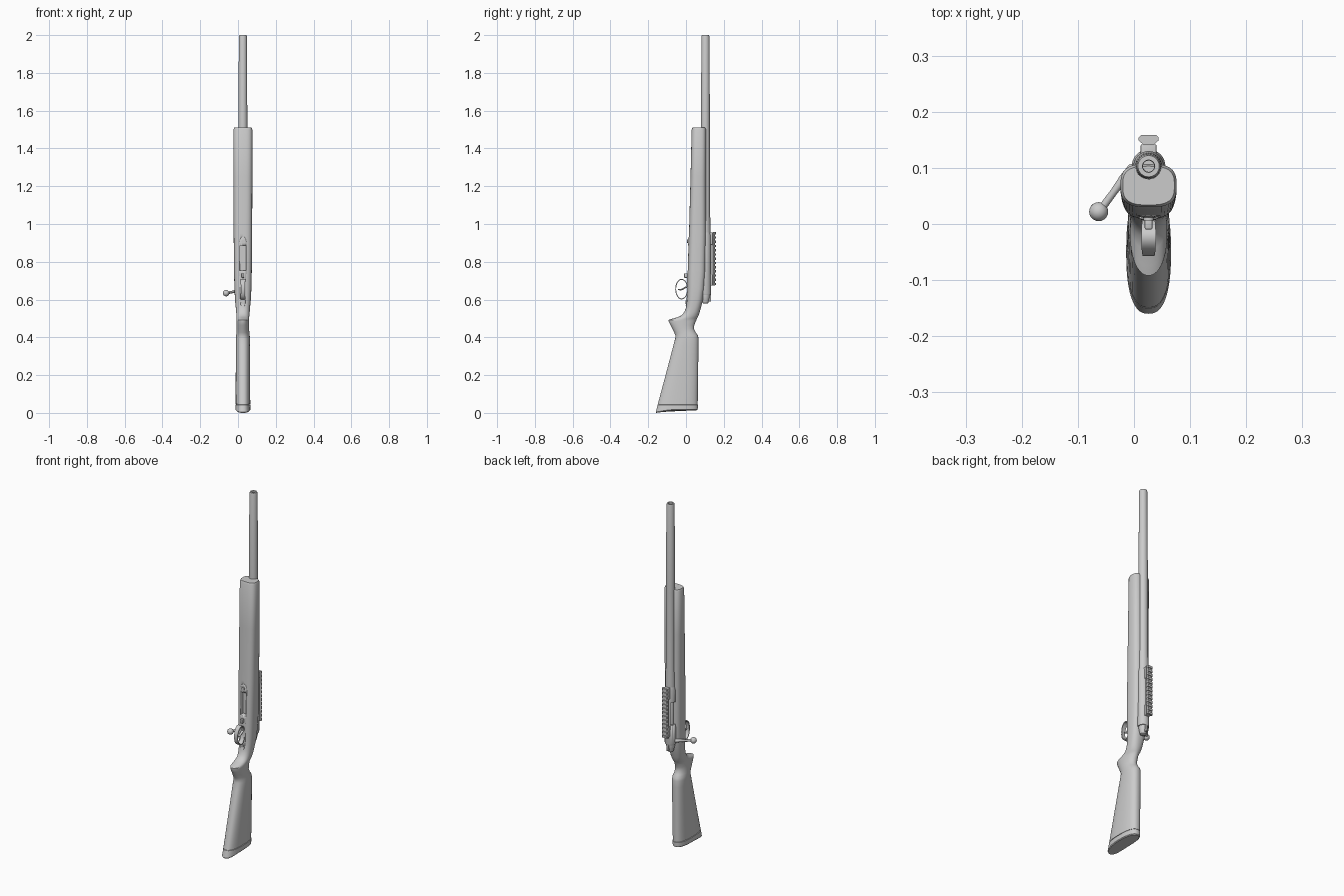
import bpy, bmesh, math
from mathutils import Vector

if "Cube" in bpy.data.objects:
    bpy.data.objects.remove(bpy.data.objects["Cube"])

CX, BY = 0.026, 0.103   # centre plane of the model, barrel axis in y


def finish(name, bm, angle=35, smooth=True):
    bmesh.ops.recalc_face_normals(bm, faces=bm.faces[:])
    me = bpy.data.meshes.new(name)
    bm.to_mesh(me)
    bm.free()
    ob = bpy.data.objects.new(name, me)
    bpy.context.collection.objects.link(ob)
    if smooth:
        bpy.ops.object.select_all(action='DESELECT')
        bpy.context.view_layer.objects.active = ob
        ob.select_set(True)
        bpy.ops.object.shade_smooth_by_angle(angle=math.radians(angle))
    return ob


def skin(bm, rings, cap=True, closed=False):
    vs = [[bm.verts.new(p) for p in r] for r in rings]
    n = len(vs[0])
    pairs = list(zip(vs, vs[1:])) + ([(vs[-1], vs[0])] if closed else [])
    for a, b in pairs:
        for i in range(n):
            j = (i + 1) % n
            bm.faces.new((a[i], a[j], b[j], b[i]))
    if cap and not closed:
        bm.faces.new(vs[0])
        bm.faces.new(vs[-1])


def section(z, y0, y1, hw, n, count=40, dish=0.0):
    pts = []
    for i in range(count):
        a = 2 * math.pi * i / count
        c, s = math.cos(a), math.sin(a)
        x = CX + hw * math.copysign(abs(c) ** (2 / n), c)
        y = (y0 + y1) / 2 + (y1 - y0) / 2 * math.copysign(abs(s) ** (2 / n), s)
        t = (y - y0) / (y1 - y0)
        pts.append((x, y, z + dish * math.sin(min(2 * t, 1) * math.pi / 2)))
    return pts


def loft(name, table, angle=40):
    bm = bmesh.new()
    skin(bm, [section(*row[:5], dish=row[5] if len(row) > 5 else 0) for row in table])
    return finish(name, bm, angle)


def lathe(name, profile, closed=False, y=BY, count=32):
    bm = bmesh.new()
    skin(bm, [[(CX + r * math.cos(2 * math.pi * i / count), y + r * math.sin(2 * math.pi * i / count), z)
               for i in range(count)] for r, z in profile], closed=closed)
    return finish(name, bm)


def box(name, x, y, z, bevel=0.0):
    bm = bmesh.new()
    bmesh.ops.create_cube(bm, size=1)
    for v in bm.verts:
        v.co = [lo + (c + .5) * (hi - lo) for c, (lo, hi) in zip(v.co, (x, y, z))]
    if bevel:
        bmesh.ops.bevel(bm, geom=bm.edges[:], offset=bevel, segments=2, affect='EDGES', profile=.5)
    return finish(name, bm)


def tube(name, pts, radii, flat=1.0, count=16):
    bm = bmesh.new()
    pts = [Vector(p) for p in pts]
    rings = []
    for i, p in enumerate(pts):
        d = (pts[min(i + 1, len(pts) - 1)] - pts[max(i - 1, 0)]).normalized()
        u = d.cross(Vector((0, 0, 1)) if abs(d.z) < .9 else Vector((0, 1, 0))).normalized()
        w = d.cross(u)
        rings.append([p + radii[i] * (u * math.cos(a) + w * flat * math.sin(a))
                      for a in (2 * math.pi * k / count for k in range(count))])
    skin(bm, rings)
    return finish(name, bm)


def cut(ob, cutter):
    m = ob.modifiers.new('cut', 'BOOLEAN')
    m.object, m.solver = cutter, 'EXACT'
    cutter.hide_render = True
    cutter.hide_set(True)


# Stock: z, front y, back y, half width, squareness
stock = loft('stock', [
    (.047, -.149, .062, .039, 2.5), (.20, -.108, .064, .038, 2.5), (.36, -.066, .066, .037, 2.4),
    (.395, -.057, .066, .037, 2.3), (.41, -.056, .063, .036, 2.2), (.425, -.062, .052, .034, 2.1),
    (.445, -.072, .042, .033, 2.1), (.465, -.082, .044, .033, 2.1), (.485, -.092, .052, .033, 2.1),
    (.492, -.092, .055, .033, 2.1), (.498, -.075, .058, .033, 2.1), (.506, -.046, .062, .033, 2.2),
    (.516, -.024, .067, .034, 2.2), (.535, -.008, .073, .036, 2.3), (.56, .001, .080, .038, 2.4),
    (.60, .007, .090, .042, 2.6), (.66, .009, .098, .045, 2.8), (.75, .010, .104, .047, 3),
    (.95, .016, .107, .049, 3), (1.25, .024, .107, .050, 3), (1.50, .030, .107, .050, 3),
    (1.51, .034, .103, .046, 3)])

# Butt pad with a thin groove above it
loft('butt_pad', [
    (.000, -.158, .058, .036, 2.5, .014), (.004, -.160, .062, .040, 2.5, .014),
    (.043, -.150, .063, .0395, 2.5), (.044, -.147, .060, .036, 2.5), (.05, -.146, .059, .036, 2.5)])

# Barrel with open bore
lathe('barrel', [(.010, .92), (.027, .92), (.027, .99), (.0245, 1.06), (.0235, 1.5), (.0215, 1.99),
                 (.019, 2.0), (.011, 2.0), (.010, 1.99)], closed=True)

# Receiver with side port, and the bolt in it
receiver = lathe('receiver', [(.021, .625), (.028, .625), (.030, .632), (.030, .94), (.027, .955), (.021, .955)],
                 closed=True)
cut(receiver, box('port_cutter', (-.03, CX - .006), (.095, .128), (.74, .87)))
lathe('bolt_body', [(.018, .60), (.019, .61), (.019, .93), (.017, .935)])
lathe('bolt_shroud', [(.010, .578), (.016, .582), (.020, .60), (.023, .615), (.023, .627)])
box('safety_catch', (CX - .006, CX + .006), (.118, .132), (.59, .625), .002)

# Bolt handle and knob
tube('bolt_handle', [(.015, .10, .645), (-.004, .097, .645), (-.018, .082, .643), (-.036, .057, .639),
                     (-.056, .030, .635)], [.012, .010, .008, .0065, .007])
bm = bmesh.new()
bmesh.ops.create_uvsphere(bm, u_segments=20, v_segments=12, radius=.017)
bmesh.ops.translate(bm, verts=bm.verts, vec=(-.063, .022, .634))
finish('bolt_knob', bm, 60)

# Scope rail: base, two mounts, cross teeth
for i, (z0, z1) in enumerate([(.675, .735), (.89, .955)]):
    box(f'rail_mount_{i}', (CX - .014, CX + .014), (.115, .142), (z0, z1), .002)
box('rail_base', (CX - .010, CX + .010), (.134, .147), (.675, .955))
bm = bmesh.new()
prof = [(-.010, .142), (.010, .142), (.018, .149), (.018, .152), (.014, .1535), (-.014, .1535), (-.018, .152), (-.018, .149)]
skin(bm, [[(CX + x, y, z) for x, y in prof] for z in (.675, .958)])
finish('rail_bar', bm, smooth=False)
bm = bmesh.new()
tooth = [(-.018, .150), (.018, .150), (.018, .154), (.013, .159), (-.013, .159), (-.018, .154)]
for k in range(13):
    z = .676 + k * .0224
    skin(bm, [[(CX + x, y, z + d) for x, y in tooth] for d in (0, .012)])
finish('rail_teeth', bm, smooth=False)

# Bottom metal with the open magazine well
plate = loft('bottom_metal', [
    (.565, -.003, .03, .008, 3), (.572, .000, .03, .014, 3), (.61, .004, .03, .016, 3),
    (.70, .006, .04, .018, 3), (.74, .007, .04, .022, 3), (.90, .011, .04, .022, 3),
    (.925, .012, .04, .016, 3), (.932, .014, .04, .008, 3)])
well = box('well_cutter', (CX - .016, CX + .016), (-.05, .033), (.755, .885))
cut(stock, well)
cut(plate, well)
for i, (y, z) in enumerate([(.002, .585), (.011, .908)]):
    bm = bmesh.new()
    bmesh.ops.create_cone(bm, cap_ends=True, segments=16, radius1=.009, radius2=.009, depth=.01)
    for v in bm.verts:
        v.co = (CX + v.co.x, y + v.co.z, z + v.co.y)
    finish(f'screw_{i}', bm)

# Trigger guard loop and trigger
bm = bmesh.new()
rings = []
for k in range(40):
    a = 2 * math.pi * k / 40
    c, s = math.cos(a), math.sin(a)
    hw = .010 + .003 * abs(s)
    rings.append([(CX + dx * hw, -.023 + (.034 - t) * c, .655 + (.054 - t) * s)
                  for dx, t in ((-1, 0), (1, 0), (1, .005), (-1, .005))])
skin(bm, rings, closed=True)
finish('trigger_guard', bm)
tube('trigger', [(CX, .012, .668), (CX, -.004, .664), (CX, -.018, .655), (CX, -.030, .651), (CX, -.042, .654)],
     [.007, .007, .006, .006, .004], flat=.6)
box('magazine_latch', (CX - .007, CX + .007), (-.010, .012), (.715, .738), .003)
